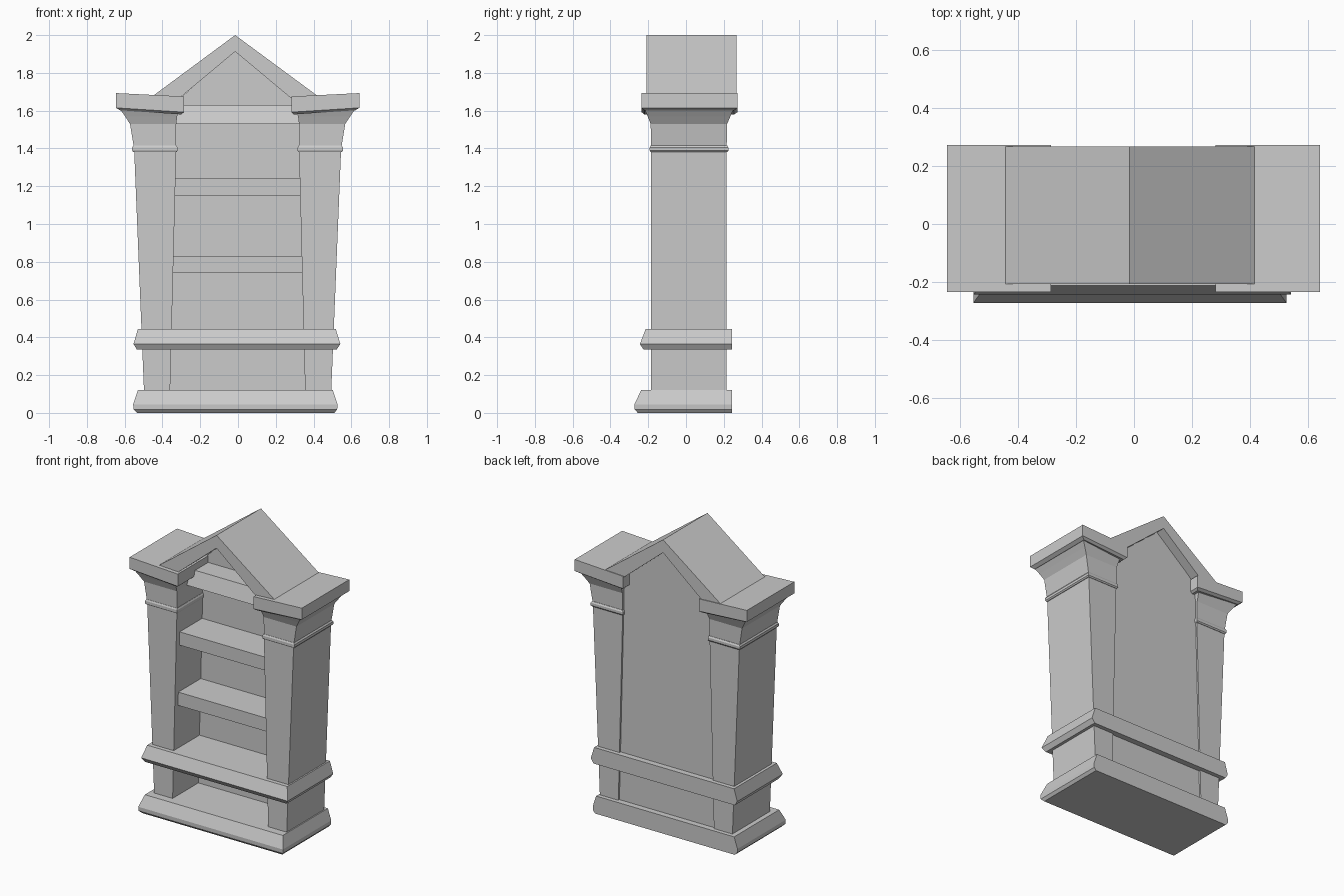
import bpy, bmesh


def finish(name, bm):
    bmesh.ops.recalc_face_normals(bm, faces=bm.faces)
    me = bpy.data.meshes.new(name)
    bm.to_mesh(me)
    bm.free()
    ob = bpy.data.objects.new(name, me)
    bpy.context.collection.objects.link(ob)
    return ob


def loft(name, rings, mirror=False):
    """Stack rectangles (x0, x1, y0, y1, z at x0, z at x1) into a closed solid."""
    bm = bmesh.new()
    prev = None
    for x0, x1, y0, y1, za, zb in rings:
        pts = [(x0, y0, za), (x1, y0, zb), (x1, y1, zb), (x0, y1, za)]
        if mirror:
            pts = [(-x - 0.004, y, z) for x, y, z in pts]
        ring = [bm.verts.new(p) for p in pts]
        if prev is None:
            bm.faces.new(ring)
        else:
            for i in range(4):
                j = (i + 1) % 4
                bm.faces.new((prev[i], prev[j], ring[j], ring[i]))
        prev = ring
    bm.faces.new(prev)
    return finish(name, bm)


def prism(name, profile, y0, y1):
    """Extrude an (x, z) outline along y."""
    bm = bmesh.new()
    face = bm.faces.new([bm.verts.new((x, y0, z)) for x, z in profile])
    ext = bmesh.ops.extrude_face_region(bm, geom=[face])
    verts = [v for v in ext["geom"] if isinstance(v, bmesh.types.BMVert)]
    bmesh.ops.translate(bm, verts=verts, vec=(0, y1 - y0, 0))
    return finish(name, bm)


def flat(rings):
    return [r + (r[4],) for r in rings]


# Plinth and waist moulding, flat at the back
loft("plinth", flat([
    (-0.535, 0.51, -0.255, 0.243, 0.0),
    (-0.553, 0.525, -0.272, 0.243, 0.018),
    (-0.555, 0.527, -0.273, 0.243, 0.045),
    (-0.53, 0.502, -0.238, 0.243, 0.12)]))
loft("waist_moulding", flat([
    (-0.535, 0.522, -0.225, 0.243, 0.335),
    (-0.553, 0.542, -0.244, 0.243, 0.365),
    (-0.53, 0.517, -0.213, 0.243, 0.445)]))

# Tapered pillars with collars, flared capitals and tilted cap blocks
for side, m in (("left", False), ("right", True)):
    loft(side + "_pillar", flat([
        (-0.497, -0.36, -0.185, 0.215, 0.1),
        (-0.55, -0.327, -0.185, 0.215, 1.40)]), m)
    loft(side + "_collar", flat([
        (-0.553, -0.325, -0.187, 0.218, 1.38),
        (-0.56, -0.32, -0.192, 0.224, 1.388),
        (-0.56, -0.32, -0.192, 0.224, 1.405),
        (-0.553, -0.325, -0.187, 0.218, 1.415)]), m)
    loft(side + "_capital", flat([
        (-0.55, -0.327, -0.185, 0.215, 1.40),
        (-0.572, -0.327, -0.187, 0.218, 1.53),
        (-0.598, -0.322, -0.203, 0.235, 1.57),
        (-0.622, -0.31, -0.218, 0.25, 1.605)]), m)
    loft(side + "_cap_block", [
        (-0.625, -0.30, -0.22, 0.255, 1.602, 1.58),
        (-0.646, -0.286, -0.235, 0.272, 1.615, 1.592),
        (-0.646, -0.286, -0.235, 0.272, 1.693, 1.675)], m)

# Back panel rising into the gable
prism("back_panel", [(-0.37, 0.1), (0.37, 0.1), (0.34, 1.63),
                     (-0.015, 1.93), (-0.345, 1.63)], 0.09, 0.203)

# Shelves and top rail
for i, z in enumerate((0.74, 1.15)):
    loft("shelf_%d" % (i + 1), flat([
        (-0.37, 0.37, -0.15, 0.1, z), (-0.37, 0.37, -0.15, 0.1, z + 0.09)]))
loft("top_rail", flat([
    (-0.34, 0.34, -0.08, 0.1, 1.53), (-0.34, 0.34, -0.05, 0.1, 1.63)]))

# Gabled roof slab
prism("roof", [(-0.448, 1.68), (-0.36, 1.63), (-0.30, 1.675), (-0.015, 1.913),
               (0.27, 1.675), (0.33, 1.63), (0.419, 1.68), (-0.015, 2.0)],
      -0.208, 0.267)
